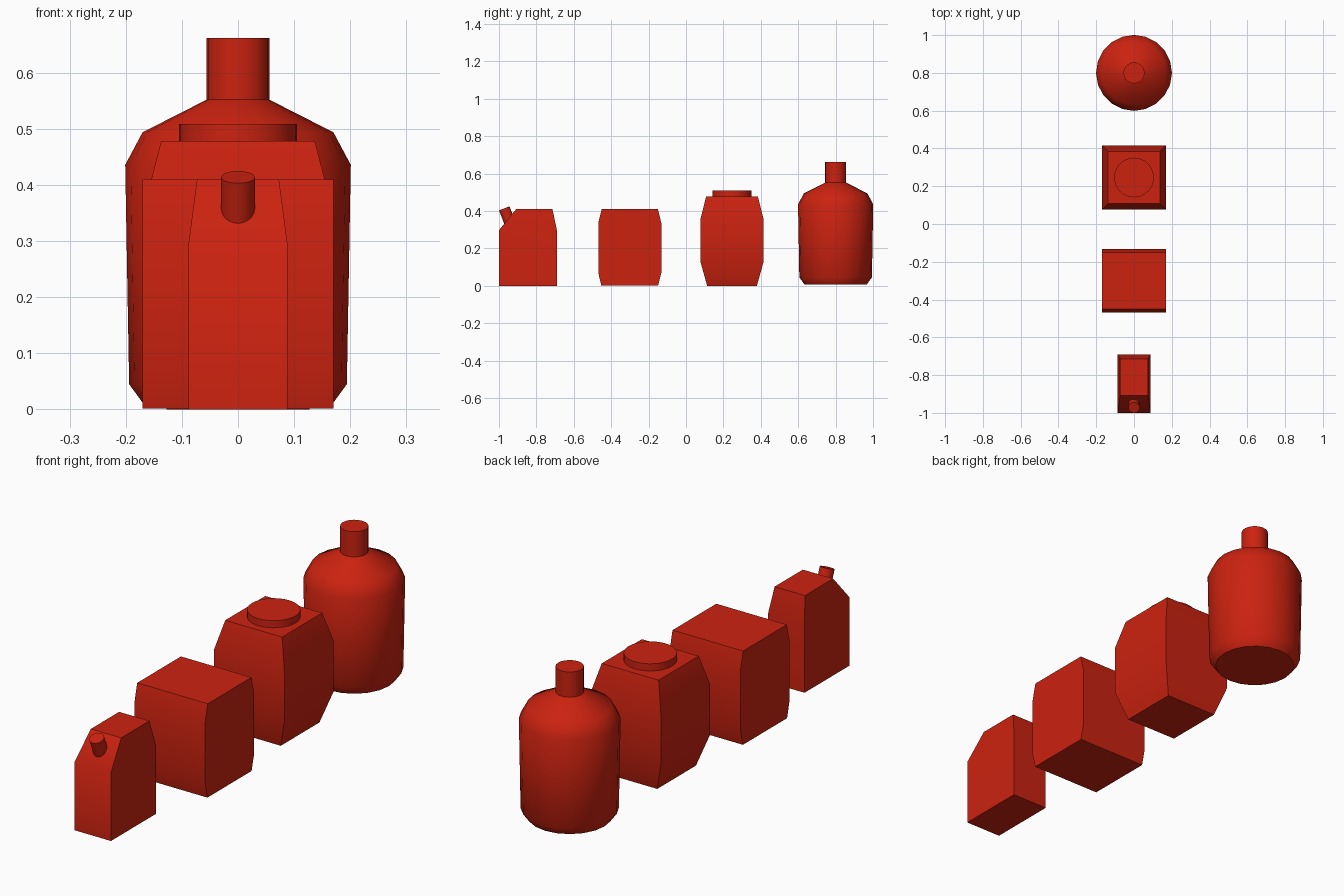
import bpy, math
from math import sin, cos, pi

if "Cube" in bpy.data.objects:
    bpy.data.objects.remove(bpy.data.objects["Cube"])

RED = bpy.data.materials.new("red_plastic")
RED.diffuse_color = (0.6, 0.016, 0.005, 1)
RED.use_nodes = True
RED.node_tree.nodes["Principled BSDF"].inputs["Base Color"].default_value = RED.diffuse_color


def loft(name, rings):
    """Skin a stack of equal-length rings and cap both ends."""
    n = len(rings[0])
    faces = [(k * n + i, k * n + (i + 1) % n, (k + 1) * n + (i + 1) % n, (k + 1) * n + i)
             for k in range(len(rings) - 1) for i in range(n)]
    top = (len(rings) - 1) * n
    faces += [tuple(reversed(range(n))), tuple(range(top, top + n))]
    mesh = bpy.data.meshes.new(name)
    mesh.from_pydata([p for r in rings for p in r], [], faces)
    mesh.materials.append(RED)
    ob = bpy.data.objects.new(name, mesh)
    bpy.context.collection.objects.link(ob)
    bpy.ops.object.select_all(action='DESELECT')
    bpy.context.view_layer.objects.active = ob
    ob.select_set(True)
    bpy.ops.object.shade_smooth_by_angle(angle=math.radians(40))
    return ob


def box(name, levels):
    """Boxy container from levels of (z, half width, front y, back y)."""
    return loft(name, [[(-w, f, z), (w, f, z), (w, b, z), (-w, b, z)]
                       for z, w, f, b in levels])


def turned(name, profile, location, sides=20, tilt=0):
    """Round part from a profile of (radius, z)."""
    ob = loft(name, [[(r * cos(2 * pi * i / sides), r * sin(2 * pi * i / sides), z)
                      for i in range(sides)] for r, z in profile])
    ob.location = location
    ob.rotation_euler.x = tilt
    return ob


# Small jerrycan with a sloped front and angled spout
box("spout_can_body", [(0, 0.088, -1.0, -0.69), (0.297, 0.088, -1.0, -0.69),
                       (0.41, 0.073, -0.908, -0.714)])
turned("spout_can_nozzle", [(0.03, -0.14), (0.03, 0)], (0, -0.972, 0.414),
       tilt=math.radians(21.5))

# Plain block container, front and back edges chamfered
box("block_container", [(0.002, 0.17, -0.453, -0.149), (0.07, 0.17, -0.469, -0.132),
                        (0.335, 0.17, -0.469, -0.132), (0.41, 0.17, -0.451, -0.15)])

# Wide-mouth drum tapered on all sides, with a round lid
box("drum_body", [(0, 0.127, 0.113, 0.379), (0.13, 0.169, 0.077, 0.415),
                  (0.355, 0.169, 0.077, 0.415), (0.478, 0.137, 0.108, 0.384)])
turned("drum_lid", [(0.105, 0.47), (0.105, 0.509)], (0, 0.246, 0), sides=32)

# Large round bottle with a narrow neck
turned("round_bottle", [(0.167, 0.008), (0.194, 0.045), (0.201, 0.436), (0.17, 0.494),
                        (0.056, 0.552), (0.056, 0.662)], (0, 0.8, 0))
